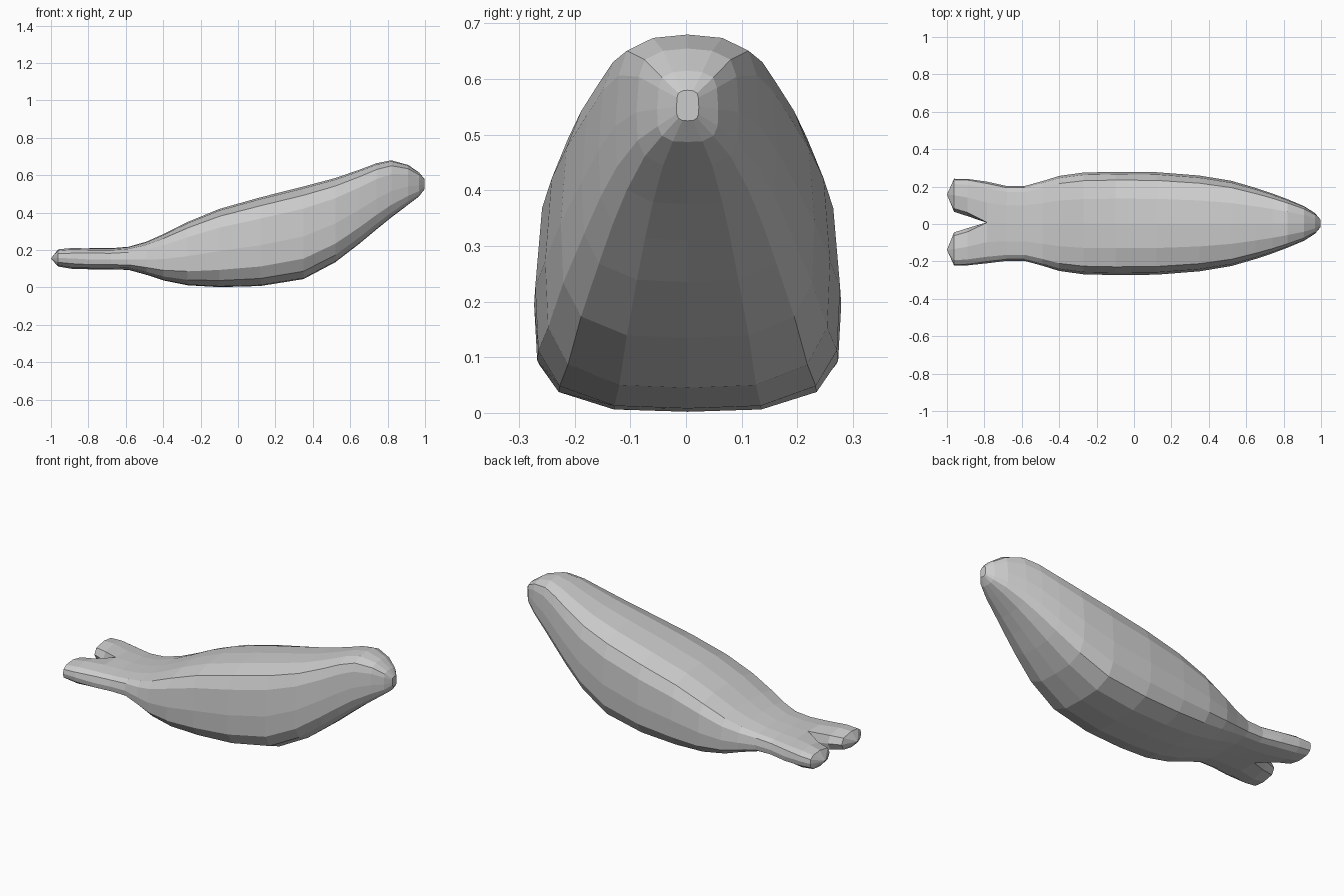
import bpy, bmesh

if "Cube" in bpy.data.objects:
    bpy.data.objects.remove(bpy.data.objects["Cube"])

# half cross-section, bottom centre to top centre: (share of half width, share of height)
HALF = [(0, 0), (.48, .01), (.84, .085), (.98, .22), (1, .46),
        (.955, .76), (.84, .905), (.48, .98), (0, 1)]

# body stations: x, bottom z, top z, half width
BODY = [(-.785, .097, .211, .218), (-.68, .097, .210, .200), (-.585, .094, .218, .200),
        (-.49, .068, .245, .226), (-.4, .038, .285, .254), (-.27, .012, .350, .272),
        (-.1, .002, .420, .276), (.12, .008, .482, .274), (.35, .045, .540, .256),
        (.52, .135, .585, .228), (.65, .235, .630, .190), (.74, .310, .664, .160),
        (.82, .375, .680, .130), (.91, .443, .655, .092), (.968, .487, .615, .055),
        (.997, .525, .580, .020)]

# flipper cross-section: (share from inner to outer edge, share of height)
LOBE = [(.1, .14), (.5, 0), (.84, .07), (.97, .25), (1, .5),
        (.97, .75), (.84, .93), (.5, 1), (.1, .86), (0, .5)]
# flipper stations: x, bottom z, top z, inner y, outer y
FLIPPER = [(-.89, .100, .211, .032, .231), (-.962, .112, .204, .055, .232)]

bm = bmesh.new()


def bridge(a, b):
    n = len(a)
    for i in range(n):
        j = (i + 1) % n
        bm.faces.new((a[i], a[j], b[j], b[i]))


# body rings
rings = []
for k, (x, lo, hi, w) in enumerate(BODY):
    shift = .008 if k == 0 else .003
    right = [bm.verts.new((x, w * f + shift, lo + (hi - lo) * g)) for f, g in HALF]
    left = [bm.verts.new((x, -w * f + shift, lo + (hi - lo) * g)) for f, g in HALF[1:-1]]
    rings.append(right + left[::-1])
for a, b in zip(rings, rings[1:]):
    bridge(a, b)
bm.faces.new(rings[-1])

# forked tail flippers, sharing the notch
tail = rings[0]
notch = bm.verts.new((-.79, .008, .154))
for side in (1, -1):
    start = (tail[:9] if side == 1 else [tail[0]] + tail[:7:-1]) + [notch]
    for x, lo, hi, inner, outer in FLIPPER:
        ring = [bm.verts.new((x, .01 + side * (inner + (outer - inner) * f), lo + (hi - lo) * g))
                for f, g in LOBE]
        bridge(start, ring)
        start = ring
    tip = bm.verts.new((-1, .01 + side * .148, .155))
    for i in range(len(start)):
        bm.faces.new((start[i], start[(i + 1) % len(start)], tip))

bmesh.ops.recalc_face_normals(bm, faces=bm.faces)
mesh = bpy.data.meshes.new("seal_body")
bm.to_mesh(mesh)
bm.free()
bpy.context.collection.objects.link(bpy.data.objects.new("seal_body", mesh))
